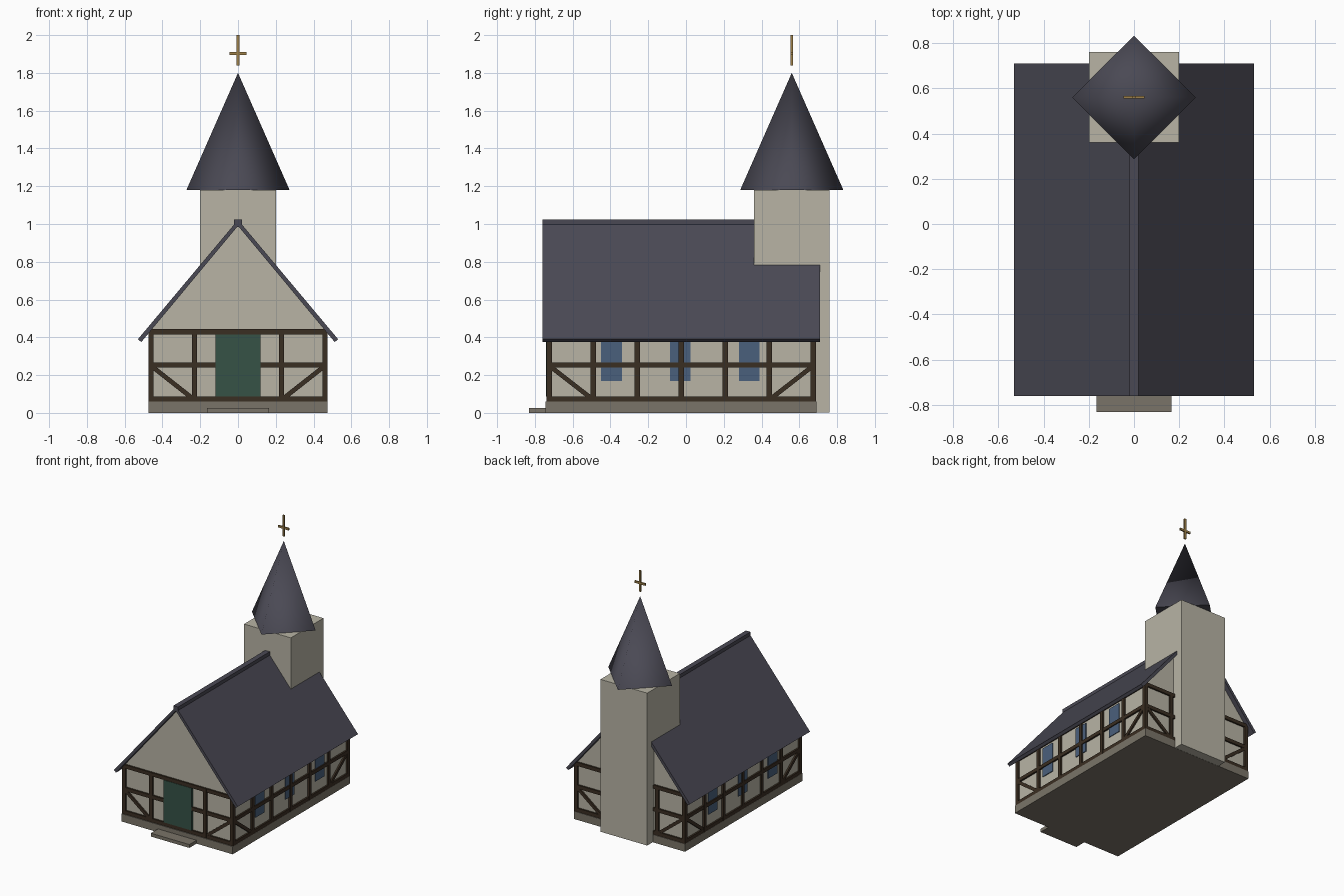
import bpy, bmesh, math
from mathutils import Vector, Matrix

cube = bpy.data.objects.get("Cube")
if cube:
    bpy.data.objects.remove(cube, do_unlink=True)


def material(name, srgb):
    col = [(c / 255 / 12.92) if c < 11 else ((c / 255 + 0.055) / 1.055) ** 2.4 for c in srgb]
    m = bpy.data.materials.new(name)
    m.use_nodes = True
    m.diffuse_color = (*col, 1)
    m.node_tree.nodes["Principled BSDF"].inputs["Base Color"].default_value = (*col, 1)
    return m


PLASTER = material("plaster", (184, 180, 165))
TIMBER = material("dark timber", (58, 46, 34))
SLATE = material("slate", (74, 73, 84))
STONE = material("stone", (122, 116, 104))
GLASS = material("blue glass", (74, 96, 124))
GREEN = material("green door paint", (54, 82, 70))
GOLD = material("gold", (158, 128, 72))


def finish(name, bm, mat):
    bmesh.ops.recalc_face_normals(bm, faces=bm.faces)
    mesh = bpy.data.meshes.new(name)
    bm.to_mesh(mesh)
    bm.free()
    mesh.materials.append(mat)
    ob = bpy.data.objects.new(name, mesh)
    bpy.context.collection.objects.link(ob)
    return ob


def add_box(bm, lo, hi):
    lo, hi = Vector(lo), Vector(hi)
    mat = Matrix.Translation((lo + hi) / 2) @ Matrix.Diagonal((*(hi - lo), 1))
    bmesh.ops.create_cube(bm, size=1, matrix=mat)


def box(name, lo, hi, mat):
    bm = bmesh.new()
    add_box(bm, lo, hi)
    return finish(name, bm, mat)


def extrude_profile(name, points, y0, y1, mat):
    """Extrude an x-z outline along y."""
    bm = bmesh.new()
    face = bm.faces.new([bm.verts.new((x, y0, z)) for x, z in points])
    geom = bmesh.ops.extrude_face_region(bm, geom=[face])["geom"]
    bmesh.ops.translate(bm, vec=(0, y1 - y0, 0), verts=[v for v in geom if isinstance(v, bmesh.types.BMVert)])
    return finish(name, bm, mat)


# Hall dimensions: half width, centre and half length
HW, YC, HL = 0.475, -0.025, 0.713
INSET = 0.014
BASE, EAVE, APEX = 0.06, 0.44, 0.995

# Stone base and doorstep
box("plinth", (-HW, YC - HL - 0.005, 0), (HW, YC + HL + 0.003, BASE), STONE)
box("doorstep", (-0.165, -0.83, 0), (0.165, -0.73, 0.026), STONE)

# Plastered hall with gables
w = HW - INSET
extrude_profile("hall_walls", [(-w, BASE), (w, BASE), (w, EAVE), (0, APEX), (-w, EAVE)],
                YC - HL + INSET, YC + HL - INSET, PLASTER)


# Timber frame, built for one wall facing -y and then turned into place
def timber_frame(name, half, bays, turn, depth, door=False):
    bm = bmesh.new()
    t = 0.028
    step = (2 * half - t) / bays
    centres = [-half + t / 2 + i * step for i in range(bays + 1)]
    for c in centres:
        if not (door and abs(c) < 0.1):
            add_box(bm, (c - t / 2, -depth, BASE), (c + t / 2, -depth + t, EAVE))
    for z in (0.06, 0.24, 0.415):
        gap = 0.12 if door and z == 0.24 else 0
        for s in (-1, 1):
            a, b = sorted((s * gap, s * half))
            add_box(bm, (a, -depth + 0.001, z), (b, -depth + t, z + t))
    # Diagonal braces in the end bays
    for s in (-1, 1):
        a = Vector((s * (half - t / 2), 0, 0.25))
        b = Vector((s * (half - step), 0, 0.08))
        d = b - a
        rot = Matrix.Rotation(-math.atan2(d.z, d.x), 4, 'Y')
        place = Matrix.Translation((a + b) / 2 + Vector((0, -depth + 0.015, 0)))
        bmesh.ops.create_cube(bm, size=1, matrix=place @ rot @ Matrix.Diagonal((d.length, 0.026, 0.024, 1)))
    bm.transform(Matrix.Translation((0, YC, 0)) @ Matrix.Rotation(math.radians(turn), 4, 'Z'))
    return finish(name, bm, TIMBER)


timber_frame("front_timber", HW, 4, 0, HL, door=True)
timber_frame("back_timber", HW, 4, 180, HL)
timber_frame("left_timber", HL, 6, 90, HW)
timber_frame("right_timber", HL, 6, -90, HW)

# Door and side windows
box("door", (-0.12, YC - HL - 0.002, 0.088), (0.12, YC - HL + 0.03, 0.415), GREEN)
for side, s in (("left", 1), ("right", -1)):
    for i, y in enumerate((-0.395, -0.03, 0.335)):
        a, b = sorted((s * (w - 0.01), s * (w + 0.006)))
        box(f"{side}_window_{i + 1}", (a, y - 0.055, 0.17), (b, y + 0.055, 0.40), GLASS)

# Pitched roof slabs and ridge cap
R0, R1 = YC - 0.735, YC + 0.735
for side, s in (("left", 1), ("right", -1)):
    extrude_profile(f"{side}_roof", [(0, 0.99), (s * 0.512, 0.375), (s * 0.53, 0.39), (0, 1.022)], R0, R1, SLATE)
box("ridge_cap", (-0.02, R0 - 0.001, 0.985), (0.02, 0.4, 1.025), SLATE)

# Tower with pyramid spire
TY = 0.56
box("tower", (-0.2, TY - 0.2, 0.001), (0.2, TY + 0.2, 1.18), PLASTER)
bm = bmesh.new()
bmesh.ops.create_cone(bm, cap_ends=True, segments=4, radius1=0.273, radius2=0, depth=0.62,
                      matrix=Matrix.Translation((0, TY, 1.49)))
spire = finish("spire", bm, SLATE)
for p in spire.data.polygons:
    p.use_smooth = abs(p.normal.z) < 0.9

# Cross above the spire
box("cross_upright", (-0.008, TY - 0.006, 1.838), (0.008, TY + 0.006, 2.0), GOLD)
box("cross_arm", (-0.046, TY - 0.0055, 1.895), (0.046, TY + 0.0055, 1.911), GOLD)
